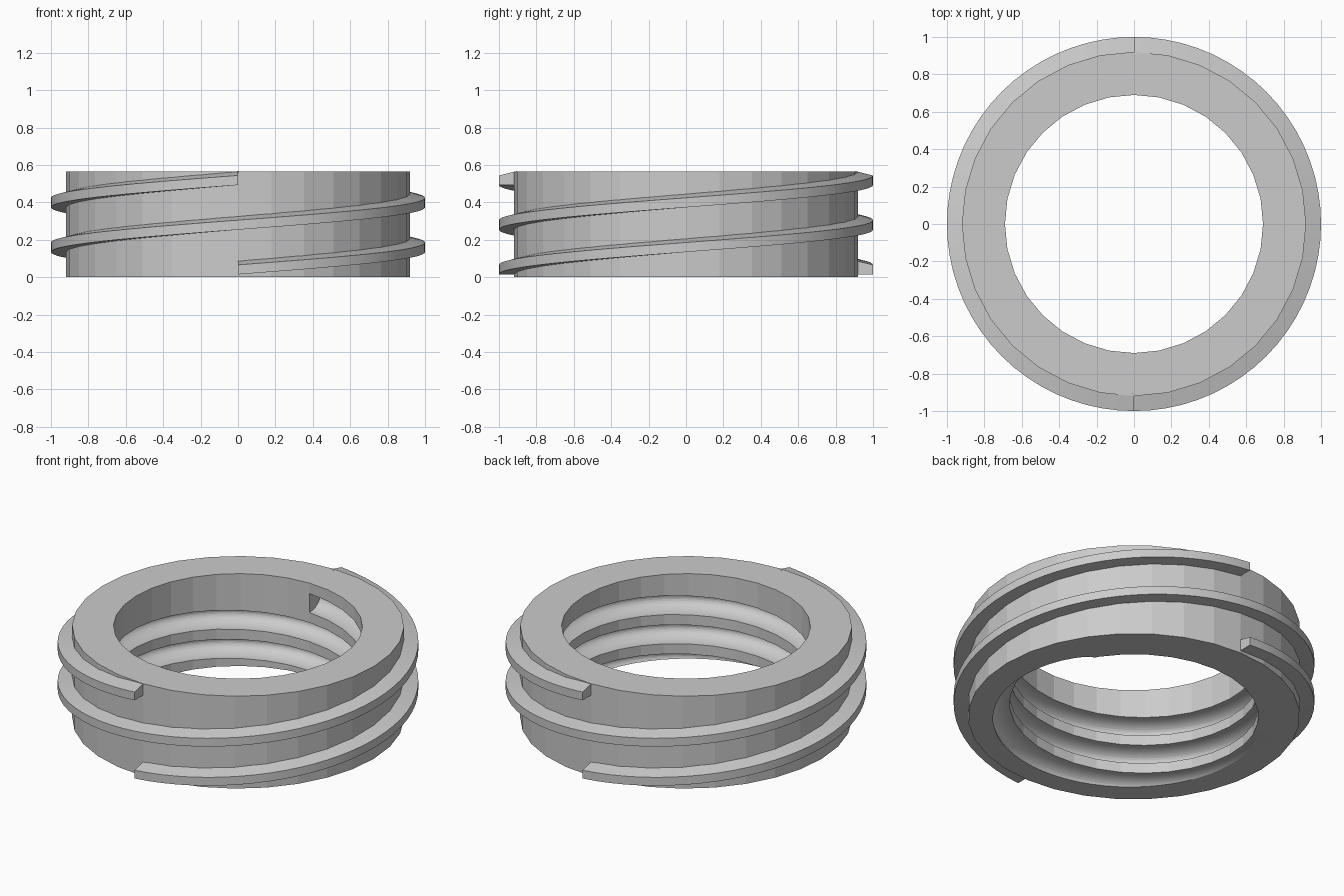
import bpy, bmesh
from math import sin, cos, pi, radians

cube = bpy.data.objects.get("Cube")
if cube:
    bpy.data.objects.remove(cube, do_unlink=True)

HEIGHT = 0.565
R_OUT, R_IN, R_THREAD = 0.92, 0.69, 1.0

grey = bpy.data.materials.new("light_grey")
grey.use_nodes = True
colour = (0.6, 0.6, 0.6, 1)
grey.diffuse_color = colour
grey.node_tree.nodes["Principled BSDF"].inputs["Base Color"].default_value = colour


def sweep(name, section, start, turns, lead, steps, closed=False):
    """Sweep a closed (radius, z) section about z, rising by lead each turn."""
    bm = bmesh.new()
    count = round(turns * steps)
    rings = []
    for i in range(count if closed else count + 1):
        t = i / steps
        a = start + 2 * pi * t
        rings.append([bm.verts.new((r * cos(a), r * sin(a), z + lead * t)) for r, z in section])
    pairs = list(zip(rings, rings[1:]))
    if closed:
        pairs.append((rings[-1], rings[0]))
    n = len(section)
    for a, b in pairs:
        for j in range(n):
            k = (j + 1) % n
            bm.faces.new((a[j], b[j], b[k], a[k]))
    if not closed:
        bm.faces.new(rings[0])
        bm.faces.new(rings[-1])
    bmesh.ops.recalc_face_normals(bm, faces=bm.faces)
    mesh = bpy.data.meshes.new(name)
    bm.to_mesh(mesh)
    bm.free()
    mesh.materials.append(grey)
    obj = bpy.data.objects.new(name, mesh)
    bpy.context.collection.objects.link(obj)
    return obj


def shade(obj, angle):
    bpy.ops.object.select_all(action='DESELECT')
    obj.select_set(True)
    bpy.context.view_layer.objects.active = obj
    bpy.ops.object.shade_smooth_by_angle(angle=radians(angle))


# Ring body with a faceted wall
body = sweep("ring_body", [(R_IN, 0), (R_OUT, 0), (R_OUT, HEIGHT), (R_IN, HEIGHT)],
             0, 1, 0, 32, closed=True)

# Rounded helical groove, ending inside the bore at the back
LEAD, TURNS, END_Z = 0.178, 3, 0.443
POINTS = 40
oval = [(R_IN + 0.1 * cos(2 * pi * i / POINTS),
         END_Z - LEAD * TURNS + 0.058 * sin(2 * pi * i / POINTS)) for i in range(POINTS)]
cutter = sweep("groove_cutter", oval, pi / 2, TURNS, LEAD, 64)
cutter.hide_render = True

cut = body.modifiers.new("groove", 'BOOLEAN')
cut.operation = 'DIFFERENCE'
cut.solver = 'EXACT'
cut.object = cutter
bpy.context.view_layer.objects.active = body
bpy.ops.object.modifier_apply(modifier=cut.name)
bpy.data.objects.remove(cutter, do_unlink=True)
shade(body, 10)

# Two outer threads, each one full turn, starting at front and back
ridge = [(0.905, 0.015), (R_THREAD, 0.015), (R_THREAD, 0.066), (0.905, 0.089)]
for name, start in (("front_thread", -pi / 2), ("back_thread", pi / 2)):
    shade(sweep(name, ridge, start, 1, 0.478, 72), 10)
